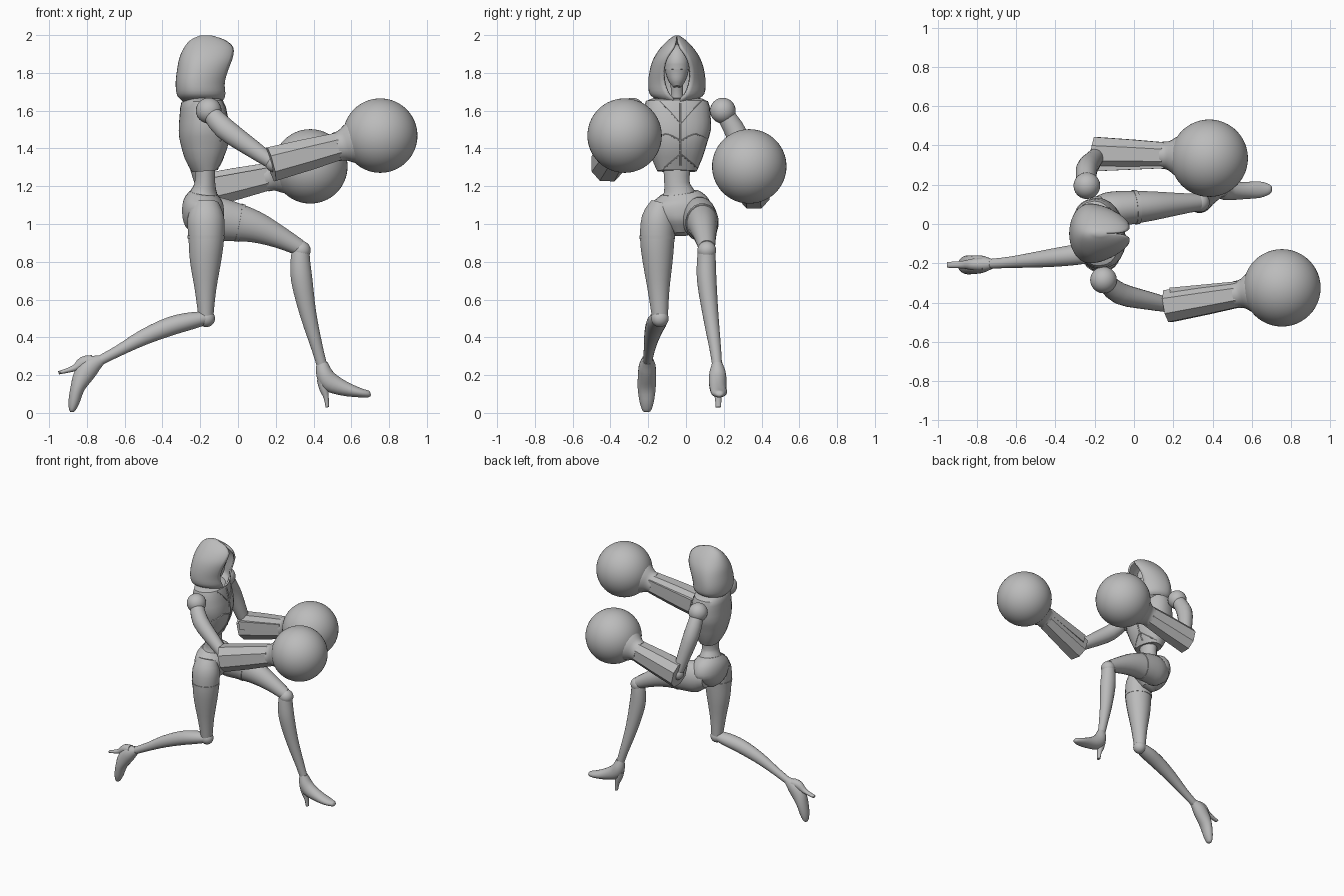
import bpy, bmesh, math
from mathutils import Vector
from mathutils.bvhtree import BVHTree

if "Cube" in bpy.data.objects:
    bpy.data.objects.remove(bpy.data.objects["Cube"], do_unlink=True)

GREY = (0.5, 0.5, 0.5, 1)
mat = bpy.data.materials.new("plain grey")
mat.use_nodes = True
mat.diffuse_color = GREY
mat.node_tree.nodes["Principled BSDF"].inputs["Base Color"].default_value = GREY


def finish(name, bm, angle=40):
    """Turn a bmesh into a named, shaded object."""
    bmesh.ops.recalc_face_normals(bm, faces=bm.faces)
    mesh = bpy.data.meshes.new(name)
    bm.to_mesh(mesh)
    bm.free()
    mesh.materials.append(mat)
    ob = bpy.data.objects.new(name, mesh)
    bpy.context.collection.objects.link(ob)
    bpy.ops.object.select_all(action='DESELECT')
    ob.select_set(True)
    bpy.context.view_layer.objects.active = ob
    bpy.ops.object.shade_smooth_by_angle(angle=math.radians(angle))
    return ob


def spline(stations, steps):
    """Smoothly resample stations (Catmull-Rom)."""
    rows = [Vector(s) for s in stations]
    out = []
    for i in range(len(rows) - 1):
        b, c = rows[i], rows[i + 1]
        a, d = rows[max(i - 1, 0)], rows[min(i + 2, len(rows) - 1)]
        for k in range(steps):
            t = k / steps
            out.append(b + (c - a) * (t / 2) + (a * 2 - b * 5 + c * 4 - d) * (t * t / 2)
                       + (b * 3 - a - c * 3 + d) * (t ** 3 / 2))
    return out + [rows[-1]]


def skin(bm, rings, closed=True):
    for r, s in zip(rings, rings[1:]):
        n = len(r)
        for i in range(n if closed else n - 1):
            j = (i + 1) % n
            bm.faces.new((r[i], r[j], s[j], s[i]))


def loft(name, stations, side=(0, 1, 0), sides=20, steps=3, power=1.0, angle=40):
    """Elliptical tube; each station is x, y, z, depth radius, side radius."""
    rows = spline(stations, steps)
    pts = [Vector(r[:3]) for r in rows]
    bm, rings = bmesh.new(), []
    for i, row in enumerate(rows):
        tan = (pts[min(i + 1, len(pts) - 1)] - pts[max(i - 1, 0)]).normalized()
        lat = Vector(side)
        lat = (lat - tan * lat.dot(tan)).normalized()
        up = lat.cross(tan)
        ring = []
        for k in range(sides):
            th = math.tau * (k + 0.5) / sides
            c, s = (math.copysign(abs(f) ** power, f) for f in (math.cos(th), math.sin(th)))
            ring.append(bm.verts.new(pts[i] + up * c * row[3] + lat * s * row[4]))
        rings.append(ring)
    skin(bm, rings)
    bm.faces.new(rings[0])
    bm.faces.new(rings[-1])
    return finish(name, bm, angle)


def ball(name, centre, r, seg=24):
    bm = bmesh.new()
    bmesh.ops.create_uvsphere(bm, u_segments=seg, v_segments=seg * 2 // 3, radius=r)
    bmesh.ops.translate(bm, vec=Vector(centre), verts=bm.verts)
    return finish(name, bm, 60)


def seam(name, target, path, r=0.004):
    """Thin raised seam, given as y, z points laid onto the front of a part."""
    bm = bmesh.new()
    bm.from_mesh(target.data)
    tree = BVHTree.FromBMesh(bm)
    bm.free()
    hits = []
    for p in spline([(1, y, z) for y, z in path], 5):
        hit = tree.ray_cast(p, Vector((-1, 0, 0)))[0]
        if hit:
            hits.append((*hit, r, r))
    if len(hits) > 1:
        loft(name, hits, side=(1, 0.1, 0.1), sides=6, steps=1)


# Hood: open shell, rows are z, back x, front x, half width, half opening
MID = -0.048
hood_rows = [(1.635, -.27, -.10, .06, .012), (1.66, -.305, -.075, .11, .022),
             (1.69, -.325, -.067, .145, .045), (1.75, -.33, -.07, .152, .068),
             (1.82, -.322, -.05, .143, .072), (1.88, -.31, -.028, .122, .056),
             (1.935, -.285, -.025, .085, .02), (1.975, -.25, -.07, .045, .004),
             (1.998, -.20, -.14, .012, .001)]
bm, rings = bmesh.new(), []
for z, xb, xf, hw, gap in spline(hood_rows, 3):
    cx = xb * 0.6 + xf * 0.4
    start = math.asin(min(max(gap, .001) / hw, .95))
    ring = []
    for k in range(33):
        th = start + (math.tau - 2 * start) * k / 32
        c = math.cos(th)
        rx = (xf - cx) / math.cos(start) if c > 0 else cx - xb
        ring.append(bm.verts.new((cx + rx * c, MID + hw * math.sin(th), z)))
    rings.append(ring)
skin(bm, rings, closed=False)
bm.faces.new(rings[-1])
hood = finish("hood", bm, 50)
shell = hood.modifiers.new("thickness", 'SOLIDIFY')
shell.thickness = 0.012

# Head inside the hood
loft("head", [(-.125, MID, 1.725, .02, .018), (-.135, MID, 1.75, .045, .04),
              (-.15, MID, 1.80, .065, .06), (-.155, MID, 1.86, .072, .064),
              (-.165, MID, 1.92, .05, .045), (-.17, MID, 1.95, .01, .01)])
loft("blindfold", [(-.152, MID, 1.815, .072, .066), (-.154, MID, 1.845, .076, .068)], steps=1)
loft("neck", [(-.18, MID, 1.60, .045, .045), (-.17, MID, 1.68, .033, .033),
              (-.15, MID, 1.77, .035, .035)])

# Torso, twisted a little towards the forward arm
TWIST = (-.18, .98, 0)
chest = loft("chest", [(-.19, MID, 1.67, .07, .10), (-.19, MID, 1.65, .105, .165),
                       (-.185, MID, 1.58, .12, .178), (-.18, MID, 1.50, .13, .18),
                       (-.178, MID, 1.43, .125, .16), (-.18, MID, 1.35, .10, .135),
                       (-.175, MID, 1.28, .065, .105)], side=TWIST, power=.85, steps=2, sides=24)
loft("waist", [(-.175, MID, 1.32, .055, .075), (-.175, MID, 1.22, .055, .068),
               (-.18, -.04, 1.17, .07, .082), (-.185, -.035, 1.13, .09, .11)])
loft("hips", [(-.18, -.035, 1.165, .075, .10), (-.185, -.03, 1.12, .105, .155),
              (-.185, -.03, 1.06, .112, .17), (-.18, -.03, 1.0, .10, .12),
              (-.17, -.03, .945, .05, .045)])
seam("zip", chest, [(MID + .02, z) for z in (1.64, 1.56, 1.48, 1.40, 1.31)], .006)
for s in (-1, 1):
    for n, path in enumerate([[(0, 1.44), (.08, 1.475), (.16, 1.44)],
                              [(0, 1.53), (.06, 1.60), (.11, 1.65)],
                              [(0, 1.37), (.06, 1.32), (.10, 1.285)]]):
        seam(f"jacket_seam_{n}", chest, [(MID + .02 + s * y, z) for y, z in path])

# Arms: shoulder, elbow, wrist and big round fist
arms = {"high": ((-.155, -.285, 1.60), (.19, -.415, 1.32), (.53, -.358, 1.41), (.753, -.325, 1.468), 1),
        "low": ((-.24, .195, 1.60), (-.18, .36, 1.175), (.155, .35, 1.25), (.383, .335, 1.305), -1)}
for tag, (sh, el, wr, fist, s) in arms.items():
    S, E, W, F = map(Vector, (sh, el, wr, fist))
    ball(f"{tag}_shoulder", S, .068)
    bend = Vector((-.02, -.03 * s, -.01))
    loft(f"{tag}_upper_arm", [(*S, .045, .045), (*(S.lerp(E, .3) + bend), .058, .055),
                              (*(S.lerp(E, .7) + bend * .5), .048, .046), (*E, .036, .036)],
         side=(1, 0, 0) if s < 0 else (0, 1, 0))
    ball(f"{tag}_elbow", E, .045)
    loft(f"{tag}_gauntlet", [(*E.lerp(W, -.05), .098, .088), (*E.lerp(W, .5), .09, .08),
                             (*W, .078, .07)], sides=8, steps=1, power=.85, angle=20)
    inner = Vector((0, .075 * s, .03))
    loft(f"{tag}_gauntlet_fin", [(*(E + inner), .045, .022), (*(W + inner * .75), .035, .014)],
         sides=4, steps=1, angle=20)
    loft(f"{tag}_cuff", [(*E.lerp(W, .97), .078, .07), (*W.lerp(F, .1), .082, .074),
                         (*W.lerp(F, .3), .108, .104), (*W.lerp(F, .5), .12, .12)], sides=24)
    ball(f"{tag}_fist", F, .197, 48)

# Forward leg, stepping out
loft("front_thigh", [(-.22, .065, 1.035, .07, .06), (-.14, .07, 1.03, .115, .09),
                     (-.04, .082, 1.015, .107, .088), (.09, .092, .985, .085, .075),
                     (.22, .102, .93, .06, .057), (.325, .11, .875, .044, .044)])
ball("front_knee", (.335, .11, .86), .05)
loft("front_shin", [(.335, .11, .88, .044, .044), (.33, .108, .81, .052, .05),
                    (.338, .11, .70, .057, .052), (.372, .13, .52, .044, .042),
                    (.42, .155, .34, .031, .031), (.445, .165, .25, .028, .026)])
loft("front_shoe", [(.445, .165, .265, .03, .027), (.455, .167, .215, .043, .043),
                    (.485, .168, .165, .052, .047), (.56, .17, .13, .04, .044),
                    (.64, .175, .108, .026, .042), (.69, .177, .10, .018, .025),
                    (.702, .177, .10, .008, .01)])
loft("front_heel", [(.445, .167, .18, .03, .032), (.455, .168, .13, .026, .026),
                    (.467, .17, .08, .014, .018), (.473, .172, .03, .01, .015)], sides=12)

# Trailing leg, bent back at the knee
loft("rear_thigh", [(-.172, -.125, 1.11, .07, .06), (-.17, -.145, 1.03, .098, .09),
                    (-.168, -.152, .92, .095, .092), (-.172, -.15, .80, .083, .08),
                    (-.172, -.145, .65, .057, .058), (-.17, -.138, .51, .04, .043)])
ball("rear_knee", (-.168, -.138, .50), .046)
loft("rear_shin", [(-.155, -.138, .505, .033, .04), (-.25, -.15, .487, .046, .052),
                   (-.36, -.165, .458, .05, .05), (-.50, -.182, .40, .042, .04),
                   (-.63, -.195, .33, .03, .029), (-.735, -.203, .275, .026, .025)])
loft("rear_shoe", [(-.725, -.203, .28, .028, .026), (-.775, -.205, .25, .05, .044),
                   (-.82, -.207, .195, .052, .048), (-.85, -.208, .13, .038, .048),
                   (-.868, -.208, .06, .03, .038), (-.878, -.208, .015, .017, .024),
                   (-.879, -.208, .004, .006, .01)])
loft("rear_heel", [(-.77, -.205, .275, .032, .034), (-.82, -.206, .265, .034, .03),
                   (-.87, -.207, .235, .017, .02), (-.95, -.208, .212, .009, .015)], sides=12)

# Brief trim round the tops of the thighs
loft("front_thigh_band", [(.0, .085, 1.008, .104, .089), (.02, .087, 1.004, .101, .087)], steps=1)
loft("rear_thigh_band", [(-.169, -.152, .94, .1, .096), (-.169, -.152, .92, .098, .095)], steps=1)
